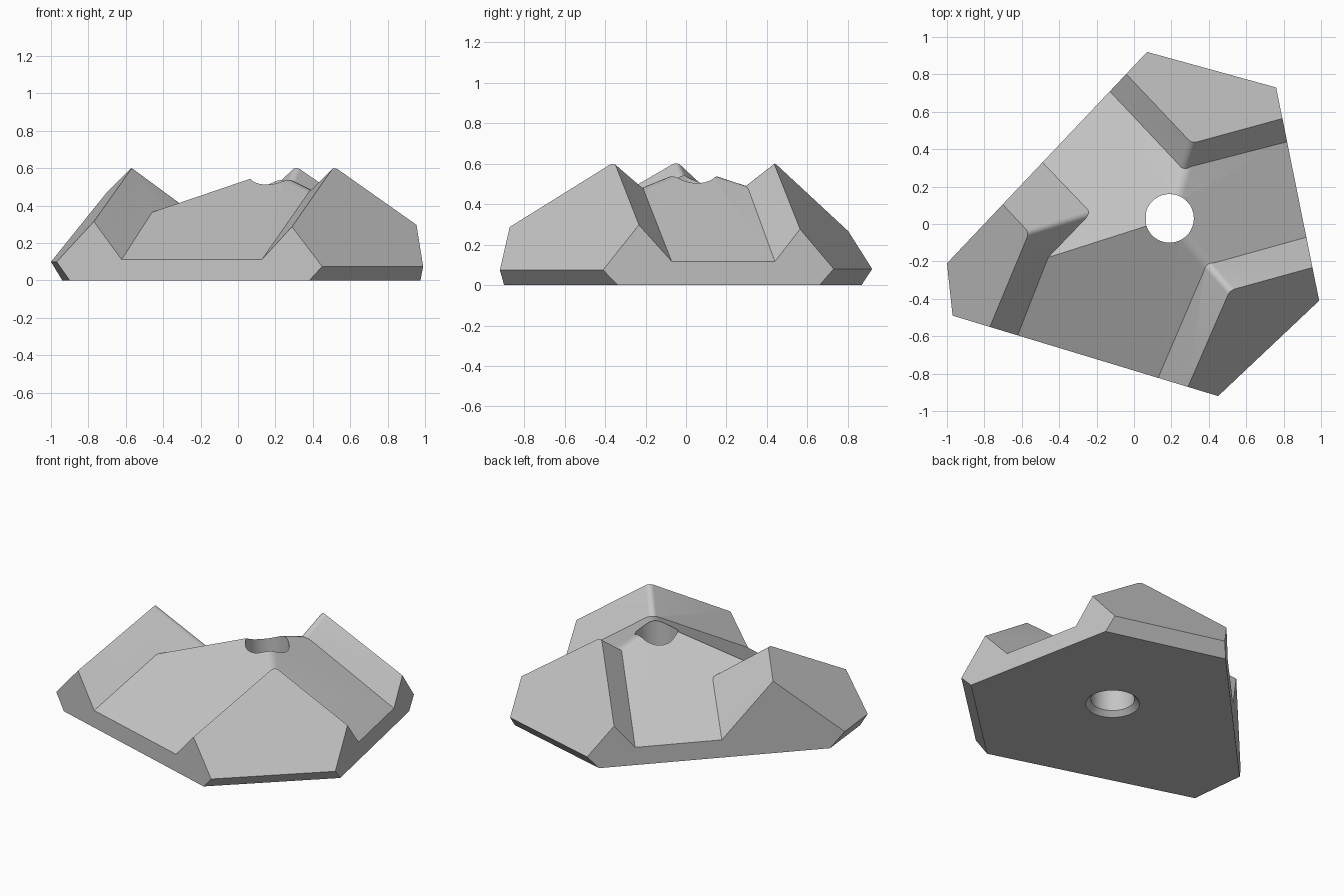
import bpy, bmesh, math
from mathutils import Vector, Matrix

if "Cube" in bpy.data.objects:
    bpy.data.objects.remove(bpy.data.objects["Cube"], do_unlink=True)

grey = bpy.data.materials.new("plain_grey")
grey.use_nodes = True
grey.diffuse_color = (0.56, 0.56, 0.56, 1)
grey.node_tree.nodes["Principled BSDF"].inputs["Base Color"].default_value = grey.diffuse_color


def plane(a, b, c, side=1):
    """Plane through three points, facing up (side 1) or down (side -1)."""
    a, b, c = Vector(a), Vector(b), Vector(c)
    n = (b - a).cross(c - a).normalized()
    return a, n if n.z * side > 0 else -n


def wall(a, b):
    """Upright plane through two plan points, facing away from the centre."""
    a, b = Vector((*a, 0)), Vector((*b, 0))
    n = (b - a).cross(Vector((0, 0, 1))).normalized()
    return a, n if n.dot(a) > 0 else -n


def make_object(name, bm):
    bmesh.ops.recalc_face_normals(bm, faces=bm.faces)
    mesh = bpy.data.meshes.new(name)
    bm.to_mesh(mesh)
    bm.free()
    mesh.materials.append(grey)
    obj = bpy.data.objects.new(name, mesh)
    bpy.context.collection.objects.link(obj)
    return obj


def solid(name, planes, rounded=(), radius=0.03):
    """Box trimmed by planes; edges between the rounded plane pairs are bevelled."""
    bm = bmesh.new()
    bmesh.ops.create_cube(bm, size=1, matrix=Matrix.Translation((0, 0, 0.5)) @ Matrix.Diagonal((4, 4, 1, 1)))
    for co, no in planes:
        bmesh.ops.bisect_plane(bm, geom=bm.verts[:] + bm.edges[:] + bm.faces[:], dist=1e-5,
                               plane_co=co, plane_no=no, clear_outer=True)
        bmesh.ops.holes_fill(bm, edges=[e for e in bm.edges if e.is_boundary], sides=0)
    bmesh.ops.recalc_face_normals(bm, faces=bm.faces)
    bm.normal_update()

    def between(e, p, q):
        f, g = [face.normal for face in e.link_faces]
        return max(min(f.dot(p[1]), g.dot(q[1])), min(f.dot(q[1]), g.dot(p[1]))) > 0.9999

    ridges = [e for e in bm.edges if any(between(e, p, q) for p, q in rounded)]
    if ridges:
        bmesh.ops.bevel(bm, geom=ridges, offset=radius, segments=5, profile=0.5,
                        affect='EDGES', clamp_overlap=True)
    return make_object(name, bm)


# Outline shared by every piece: upright walls, undercut corners, corner slopes
walls = [wall((-1, -.21), (.07, .92)), wall((.76, .73), (.99, -.41)), wall((.45, -.92), (-.97, -.49))]
corners = {
    "left": ((.45, -.92, .075), (.99, -.41, .075), (.38, -.9, 0), (.51, -.356, .61)),
    "back": ((.07, .92, .08), (.76, .73, .08), (.775, .66, 0), (.303, .435, .608)),
    "right": ((-1, -.21, .1), (-.97, -.49, .1), (-.9, -.51, 0), (-.566, -.057, .603)),
}
outline = list(walls)
for a, b, foot, peak in corners.values():
    outline += [plane(a, b, foot, -1), plane(a, b, peak)]

# Core with three sloping channel floors
front_floor = plane((-.62, -.59, .115), (.13, -.82, .115), (-.1, -.07, .485))
left_floor = plane((.925, -.07, .115), (.82, .44, .115), (.4, -.22, .487))
back_floor = plane((-.49, .33, .115), (-.13, .71, .115), (.27, .31, .495))
block = solid("faceted_block", outline + [front_floor, left_floor, back_floor],
              [(front_floor, left_floor), (left_floor, back_floor)], 0.04)

# Three corner lobes, each with two sloping flanks meeting in a soft crest
flanks = {
    "left": (plane((.13, -.82, .115), (.29, -.865, .29), (.453, -.286, .55)),
             plane((.925, -.07, .115), (.955, -.235, .3), (.453, -.286, .55))),
    "back": (plane((.82, .44, .115), (.8, .565, .272), (.287, .362, .556)),
             plane((-.13, .71, .115), (-.04, .8, .268), (.287, .362, .556))),
    "right": (plane((-.62, -.59, .115), (-.77, -.55, .315), (-.475, -.023, .542)),
              plane((-.49, .33, .115), (-.1, -.07, .485), (-.7, .1, .475))),
}
cutters = [(solid(side + "_lobe", outline + list(pair), [pair]), 'UNION') for side, pair in flanks.items()]

# Bolt hole with a countersink underneath
centre = Vector((.19, .03, 0))
for name, r1, r2, low, high in (("bolt_hole", .13, .13, -.2, 1), ("countersink", .19, .13, -.03, .03)):
    bm = bmesh.new()
    bmesh.ops.create_cone(bm, cap_ends=True, segments=48, radius1=r1, radius2=r2, depth=high - low,
                          matrix=Matrix.Translation(centre + Vector((0, 0, (low + high) / 2))))
    cutters.append((make_object(name, bm), 'DIFFERENCE'))

# Join the pieces and drop the helpers
bpy.context.view_layer.objects.active = block
for helper, operation in cutters:
    helper.hide_render = True
    mod = block.modifiers.new(helper.name, 'BOOLEAN')
    mod.operation, mod.solver, mod.object = operation, 'EXACT', helper
    bpy.ops.object.modifier_apply(modifier=mod.name)
    bpy.data.objects.remove(helper, do_unlink=True)

# Merge flat faces and smooth the rounded parts
bm = bmesh.new()
bm.from_mesh(block.data)
bmesh.ops.remove_doubles(bm, verts=bm.verts, dist=1e-4)
bmesh.ops.dissolve_limit(bm, angle_limit=math.radians(0.3), verts=bm.verts, edges=bm.edges)
bm.to_mesh(block.data)
bm.free()
bpy.ops.object.select_all(action='DESELECT')
block.select_set(True)
bpy.ops.object.shade_smooth_by_angle(angle=math.radians(25))
